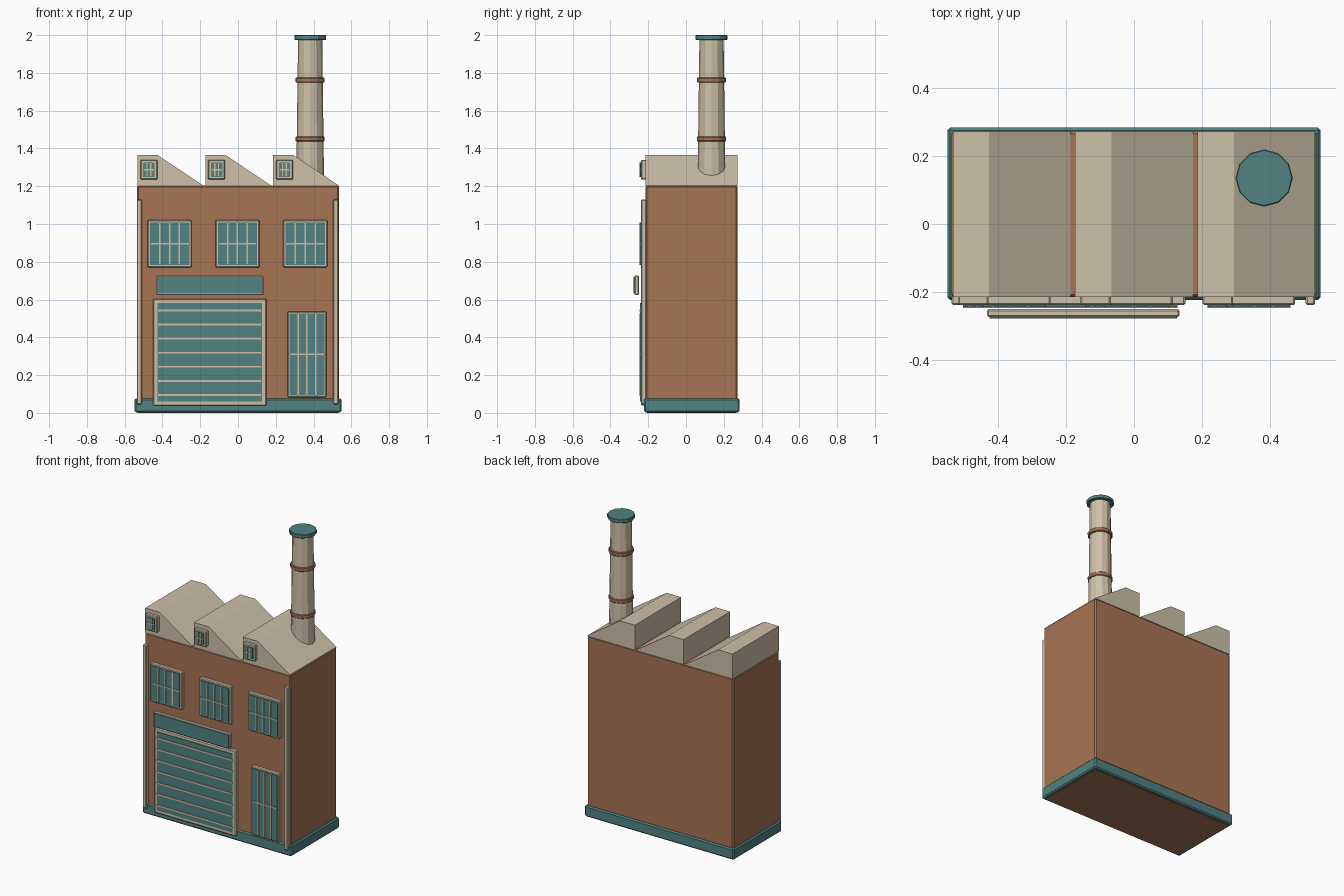
import bpy, bmesh
from mathutils import Matrix

cube = bpy.data.objects.get("Cube")
if cube:
    bpy.data.objects.remove(cube, do_unlink=True)


def material(name, rgb):
    m = bpy.data.materials.new(name)
    m.use_nodes = True
    m.diffuse_color = (*rgb, 1)
    m.node_tree.nodes["Principled BSDF"].inputs["Base Color"].default_value = (*rgb, 1)
    return m


BRICK = material("brick brown", (0.39, 0.178, 0.089))
TEAL = material("dull teal", (0.084, 0.223, 0.223))
CREAM = material("cream", (0.61, 0.53, 0.39))

FRONT, BACK = -0.215, 0.272      # wall planes


def finish(name, bm, mat, bevel=0):
    bmesh.ops.recalc_face_normals(bm, faces=bm.faces)
    me = bpy.data.meshes.new(name)
    bm.to_mesh(me)
    bm.free()
    me.materials.append(mat)
    ob = bpy.data.objects.new(name, me)
    bpy.context.scene.collection.objects.link(ob)
    if bevel:
        mod = ob.modifiers.new("Bevel", "BEVEL")
        mod.width = bevel
        mod.segments = 1
    return ob


def box(name, x, y, z, mat, bevel=0):
    """Box from three (low, high) ranges."""
    bm = bmesh.new()
    bmesh.ops.create_cube(bm, size=1)
    for v in bm.verts:
        for i, (lo, hi) in enumerate((x, y, z)):
            v.co[i] = lo if v.co[i] < 0 else hi
    return finish(name, bm, mat, bevel)


def tube(name, x, y, z0, z1, r0, r1, mat, bevel=0):
    bm = bmesh.new()
    bmesh.ops.create_cone(bm, cap_ends=True, segments=12, radius1=r0, radius2=r1,
                          depth=z1 - z0,
                          matrix=Matrix.Translation((x, y, (z0 + z1) / 2)))
    return finish(name, bm, mat, bevel)


def opening(name, x, z, columns, rows, edge=0.013, bar=0.008):
    """Framed glazed panel on the front wall, split by bars into columns and rows."""
    box(name + "_frame", x, (-0.238, FRONT + 0.005), z, CREAM, 0.005)
    gx, gz = (x[0] + edge, x[1] - edge), (z[0] + edge, z[1] - edge)
    box(name + "_panel", gx, (-0.243, -0.236), gz, TEAL)
    for i in range(1, columns):
        c = gx[0] + (gx[1] - gx[0]) * i / columns
        box(f"{name}_upright_{i}", (c - bar / 2, c + bar / 2), (-0.247, -0.24), gz, CREAM)
    for i in range(1, rows):
        c = gz[0] + (gz[1] - gz[0]) * i / rows
        box(f"{name}_crossbar_{i}", gx, (-0.247, -0.24), (c - bar / 2, c + bar / 2), CREAM)


# Walls and plinth
box("walls", (-0.536, 0.536), (FRONT, BACK), (0, 1.203), BRICK, 0.008)
box("plinth", (-0.548, 0.548), (-0.223, 0.283), (0.003, 0.077), TEAL, 0.008)

# Three sawtooth roof bays, each with a small window in its gable
for n in range(3):
    x0 = -0.532 + 0.359 * n
    bm = bmesh.new()
    profile = [(0, 1.2), (0, 1.365), (0.107, 1.365), (0.346, 1.205), (0.346, 1.2)]
    face = bm.faces.new([bm.verts.new((x0 + px, FRONT, pz)) for px, pz in profile])
    ext = bmesh.ops.extrude_face_region(bm, geom=[face])
    moved = [g for g in ext["geom"] if isinstance(g, bmesh.types.BMVert)]
    bmesh.ops.translate(bm, verts=moved, vec=(0, BACK - FRONT, 0))
    if not any(len(f.verts) == 5 and abs(f.calc_center_median().y - FRONT) < 0.001
               for f in bm.faces):
        bm.faces.new([v for v in face.verts])
    finish(f"roof_bay_{n + 1}", bm, CREAM)
    opening(f"gable_window_{n + 1}", (x0 + 0.015, x0 + 0.105), (1.235, 1.34), 3, 2, 0.015, 0.007)

# Upper windows
for n in range(3):
    c = -0.362 + 0.359 * n
    opening(f"upper_window_{n + 1}", (c - 0.117, c + 0.117), (0.77, 1.022), 4, 2)

# Entrance door
opening("door", (0.262, 0.468), (0.082, 0.537), 4, 2, 0.011)

# Loading gate with horizontal slats
opening("gate", (-0.449, 0.151), (0.038, 0.604), 1, 1, 0.023)
for i in range(7):
    z = 0.095 + 0.0745 * i
    box(f"gate_slat_{i + 1}", (-0.426, 0.128), (-0.247, -0.24), (z - 0.005, z + 0.005), CREAM)

# Blank sign board above the gate
box("sign_board", (-0.432, 0.134), (-0.273, -0.25), (0.623, 0.728), CREAM, 0.005)
box("sign_face", (-0.424, 0.126), (-0.278, -0.27), (0.631, 0.72), TEAL)

# Drainpipes at the front corners
for name, x in (("right_drainpipe", -0.522), ("left_drainpipe", 0.518)):
    box(name, (x - 0.014, x + 0.014), (-0.238, FRONT + 0.005), (0.045, 1.13), CREAM, 0.005)

# Chimney with bands and cap
CX, CY = 0.382, 0.135
tube("chimney", CX, CY, 1.19, 1.985, 0.074, 0.064, CREAM)
for n, z in enumerate((1.45, 1.762)):
    tube(f"chimney_band_{n + 1}", CX, CY, z - 0.013, z + 0.013, 0.077, 0.077, BRICK, 0.004)
tube("chimney_cap", CX, CY, 1.975, 2.0, 0.084, 0.084, TEAL, 0.003)
